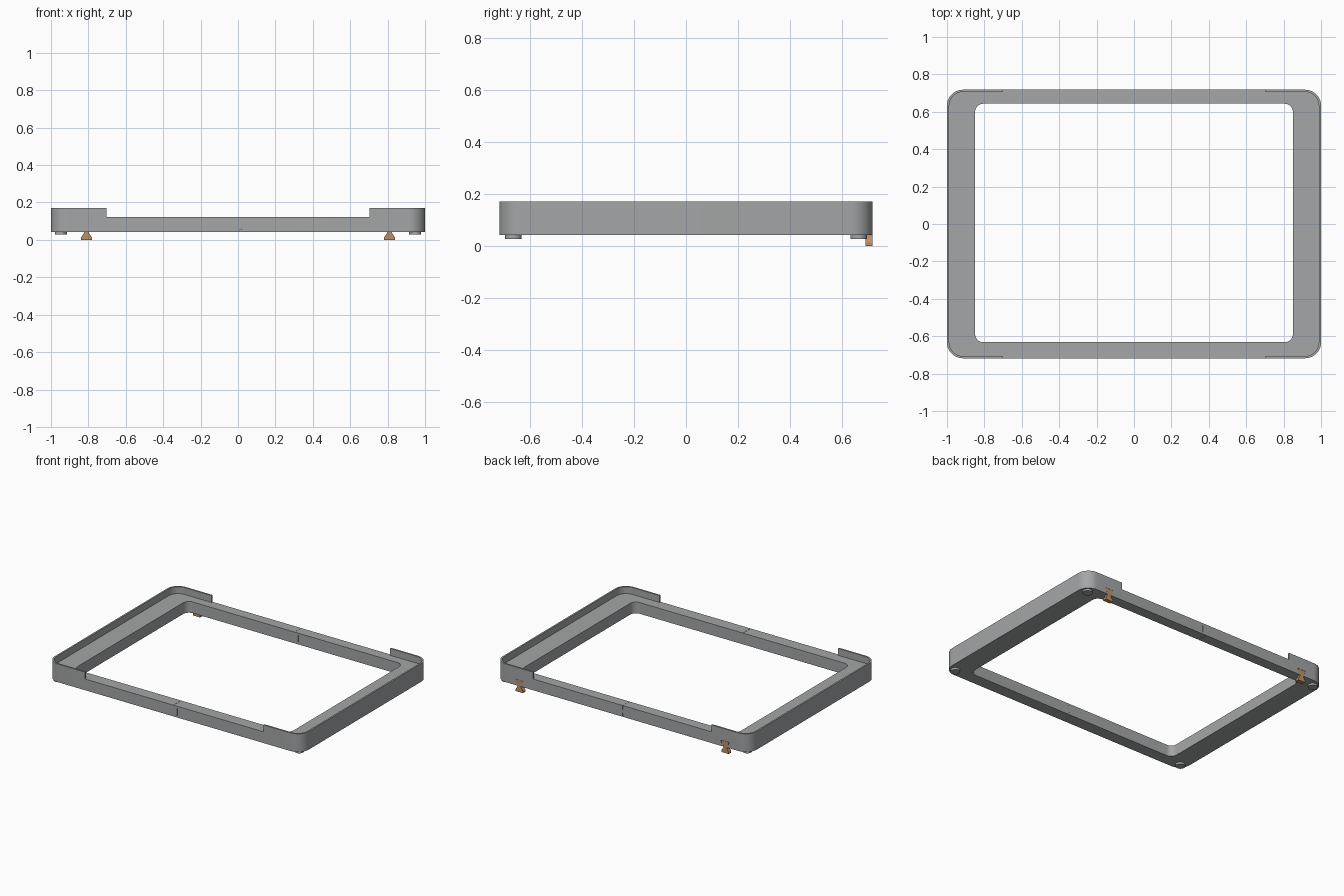
import bpy
import math

cube = bpy.data.objects.get("Cube")
if cube:
    bpy.data.objects.remove(cube, do_unlink=True)

HALF_X, HALF_Y = 1.0, 0.718
BOTTOM, LEDGE, TOP = 0.042, 0.122, 0.171


def material(name, rgb):
    mat = bpy.data.materials.new(name)
    mat.use_nodes = True
    mat.diffuse_color = (*rgb, 1)
    mat.node_tree.nodes["Principled BSDF"].inputs["Base Color"].default_value = (*rgb, 1)
    return mat


grey = material("matte grey", (0.37, 0.38, 0.385))
tan = material("tan wood", (0.52, 0.28, 0.13))


def activate(obj):
    bpy.ops.object.select_all(action="DESELECT")
    obj.select_set(True)
    bpy.context.view_layer.objects.active = obj


def prism(name, points, axis, low, high, mat):
    """Extrude a 2D outline along z, or along y for an (x, z) outline."""
    def place(p, d):
        return (p[0], p[1], d) if axis == "z" else (p[0], d, p[1])
    n = len(points)
    verts = [place(p, d) for d in (low, high) for p in points]
    faces = [tuple(range(n)), tuple(range(n, 2 * n))]
    faces += [(i, (i + 1) % n, (i + 1) % n + n, i + n) for i in range(n)]
    mesh = bpy.data.meshes.new(name)
    mesh.from_pydata(verts, [], faces)
    mesh.materials.append(mat)
    obj = bpy.data.objects.new(name, mesh)
    bpy.context.collection.objects.link(obj)
    activate(obj)
    bpy.ops.object.mode_set(mode="EDIT")
    bpy.ops.mesh.select_all(action="SELECT")
    bpy.ops.mesh.normals_make_consistent(inside=False)
    bpy.ops.object.mode_set(mode="OBJECT")
    return obj


def rounded(x0, x1, y0, y1, r, steps=10):
    corners = [(x1 - r, y1 - r), (x0 + r, y1 - r), (x0 + r, y0 + r), (x1 - r, y0 + r)]
    return [(cx + r * math.cos(a), cy + r * math.sin(a))
            for k, (cx, cy) in enumerate(corners)
            for a in [(k + i / steps) * math.pi / 2 for i in range(steps + 1)]]


def combine(target, cutter, operation="DIFFERENCE"):
    mod = target.modifiers.new("cut", "BOOLEAN")
    mod.operation, mod.solver, mod.object = operation, "EXACT", cutter
    activate(target)
    bpy.ops.object.modifier_apply(modifier=mod.name)
    bpy.data.objects.remove(cutter, do_unlink=True)


def bow_tie(cx, grow=0.0):
    """Dovetail key outline, mirrored about its centre line."""
    side = [(0.029, 0.0), (0.029, 0.013), (0.014, 0.036),
            (0.014, 0.048), (0.029, 0.071), (0.029, 0.084)]
    right = [(w + grow, z + (grow if z > BOTTOM else -grow)) for w, z in side]
    return [(cx + w, z) for w, z in right] + [(cx - w, z) for w, z in reversed(right)]


# Frame: a rounded block with an opening, a recessed ledge and low middle rails
frame = prism("left_frame_half", rounded(-HALF_X, HALF_X, -HALF_Y, HALF_Y, 0.085),
              "z", BOTTOM, TOP, grey)
combine(frame, prism("opening", rounded(-0.85, 0.85, -0.632, 0.643, 0.045),
                     "z", -1, 1, grey))
lip = 0.012
combine(frame, prism("recess", rounded(lip - HALF_X, HALF_X - lip,
                                       lip - HALF_Y, HALF_Y - lip, 0.073),
                     "z", LEDGE, 1, grey))
combine(frame, prism("rail_notch", [(-0.703, -1), (0.703, -1), (0.703, 1), (-0.703, 1)],
                     "z", LEDGE, 1, grey))

# Sockets and dovetail keys in the back rail
for x, side in ((0.81, "left"), (-0.81, "right")):
    combine(frame, prism("socket", bow_tie(x, 0.001), "y", 0.689, 1, grey))
    prism(side + "_dovetail_key", bow_tie(x), "y", 0.69, HALF_Y, tan)

# Two halves that interlock along a knob-shaped seam, with a hairline gap
seam = [(-0.005, 0.3), (-0.005, 0.095), (0.008, 0.095), (0.008, 0.109), (0.024, 0.105),
        (0.024, 0.058), (0.008, 0.054), (0.008, 0.068), (-0.005, 0.068), (-0.005, -0.1)]
other = frame.copy()
other.data = frame.data.copy()
other.name = "right_frame_half"
bpy.context.collection.objects.link(other)
for half, edge, shift in ((frame, 1.2, 0.0006), (other, -1.2, -0.0006)):
    outline = [(x + shift, z) for x, z in seam] + [(edge, -0.1), (edge, 0.3)]
    combine(half, prism("half_space", outline, "y", -1, 1, grey), "INTERSECT")
    activate(half)
    bpy.ops.object.shade_smooth_by_angle(angle=math.radians(30))

# Round feet under the corners
for sx, side in ((1, "left"), (-1, "right")):
    for sy, end in ((-1, "front"), (1, "back")):
        bpy.ops.mesh.primitive_cylinder_add(vertices=32, radius=0.032, depth=0.018,
                                            location=(sx * 0.947, sy * 0.664, 0.037))
        foot = bpy.context.object
        foot.name = f"{end}_{side}_foot"
        foot.data.materials.append(grey)
        bpy.ops.object.shade_smooth_by_angle(angle=math.radians(30))
